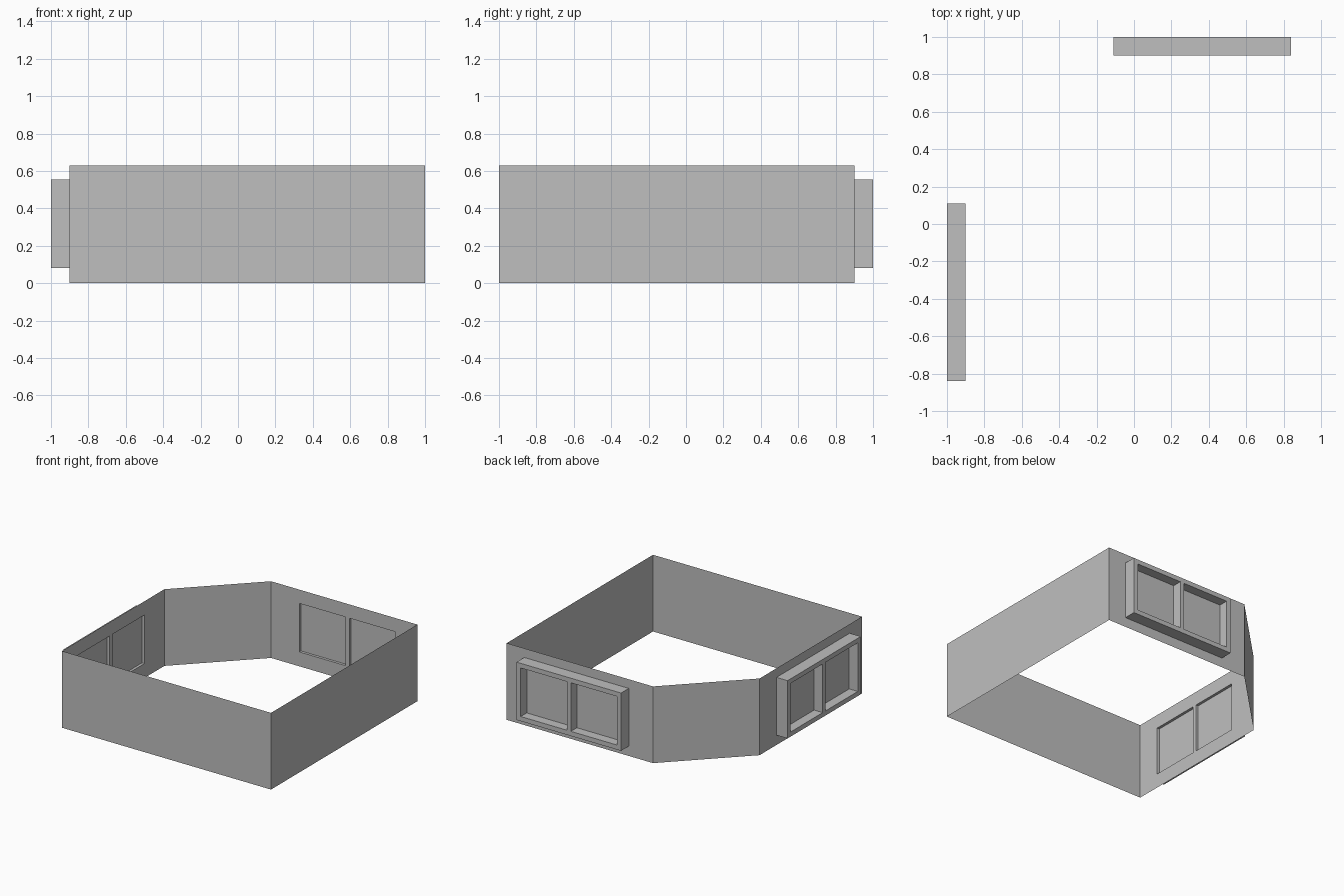
import bpy
import bmesh

cube = bpy.data.objects.get("Cube")
if cube:
    bpy.data.objects.remove(cube, do_unlink=True)

HEIGHT = 0.63        # wall height
OUTER = 1.0          # plain wall planes
INNER = 0.9          # window wall planes
CORNER = -0.33       # where the window walls meet the angled wall
DEPTH = 0.1          # how far the frames stand out
PANE = 0.022         # glass offset from the wall

# Window breaks along the wall and up it: rim, opening, mullion, opening, rim
U = [-0.11, -0.072, 0.347, 0.383, 0.802, 0.84]
Z = [0.08, 0.118, 0.517, 0.555]
OPENINGS = [(U[1], U[2]), (U[3], U[4])]

grey = bpy.data.materials.new("plain_grey")
grey.use_nodes = True
colour = (0.52, 0.52, 0.52, 1)
grey.diffuse_color = colour
grey.node_tree.nodes["Principled BSDF"].inputs["Base Color"].default_value = colour


def back(u, z, d=0):
    return (u, INNER + d, z)


def side(u, z, d=0):
    return (-INNER - d, -u, z)


def finish(name, bm):
    bmesh.ops.remove_doubles(bm, verts=bm.verts, dist=0.0001)
    mesh = bpy.data.meshes.new(name)
    bm.to_mesh(mesh)
    bm.free()
    mesh.materials.append(grey)
    obj = bpy.data.objects.new(name, mesh)
    bpy.context.collection.objects.link(obj)


def is_opening(u, z):
    return Z[1] < z < Z[2] and any(a < u < b for a, b in OPENINGS)


def sheet(place, us, zs, d=0):
    """Grid of faces on a wall, leaving the window openings empty."""
    bm = bmesh.new()
    for u0, u1 in zip(us, us[1:]):
        for z0, z1 in zip(zs, zs[1:]):
            if not is_opening((u0 + u1) / 2, (z0 + z1) / 2):
                corners = [(u0, z0), (u0, z1), (u1, z1), (u1, z0)]
                bm.faces.new([bm.verts.new(place(u, z, d)) for u, z in corners])
    bmesh.ops.remove_doubles(bm, verts=bm.verts, dist=0.0001)
    return bm


def tidy(bm):
    bmesh.ops.dissolve_limit(bm, angle_limit=0.01, verts=bm.verts, edges=bm.edges)


def plain_wall(name, a, b):
    bm = bmesh.new()
    points = [(*a, 0), (*b, 0), (*b, HEIGHT), (*a, HEIGHT)]
    bm.faces.new([bm.verts.new(p) for p in points])
    finish(name, bm)


# Plain walls and the angled corner wall
plain_wall("front_wall", (-INNER, -OUTER), (OUTER, -OUTER))
plain_wall("solid_side_wall", (OUTER, -OUTER), (OUTER, INNER))
plain_wall("angled_wall", (CORNER, INNER), (-INNER, -CORNER))

for label, place in (("back", back), ("side", side)):
    # Wall with two openings
    wall = sheet(place, [CORNER] + U[1:5] + [OUTER], [0] + Z[1:3] + [HEIGHT])
    if label == "side":
        bmesh.ops.reverse_faces(wall, faces=wall.faces)
    tidy(wall)
    finish(label + "_window_wall", wall)

    # Frame pulled outward from the wall
    frame = sheet(place, U, Z)
    pulled = bmesh.ops.extrude_face_region(frame, geom=frame.faces[:])
    moved = [v for v in pulled["geom"] if isinstance(v, bmesh.types.BMVert)]
    offset = (0, DEPTH, 0) if label == "back" else (-DEPTH, 0, 0)
    bmesh.ops.translate(frame, verts=moved, vec=offset)
    bmesh.ops.recalc_face_normals(frame, faces=frame.faces)
    tidy(frame)
    finish(label + "_window_frame", frame)

    # Panes set back inside the frame
    panes = bmesh.new()
    for u0, u1 in OPENINGS:
        corners = [(u0, Z[1]), (u0, Z[2]), (u1, Z[2]), (u1, Z[1])]
        panes.faces.new([panes.verts.new(place(u, z, PANE)) for u, z in corners])
    if label == "side":
        bmesh.ops.reverse_faces(panes, faces=panes.faces)
    finish(label + "_window_panes", panes)
